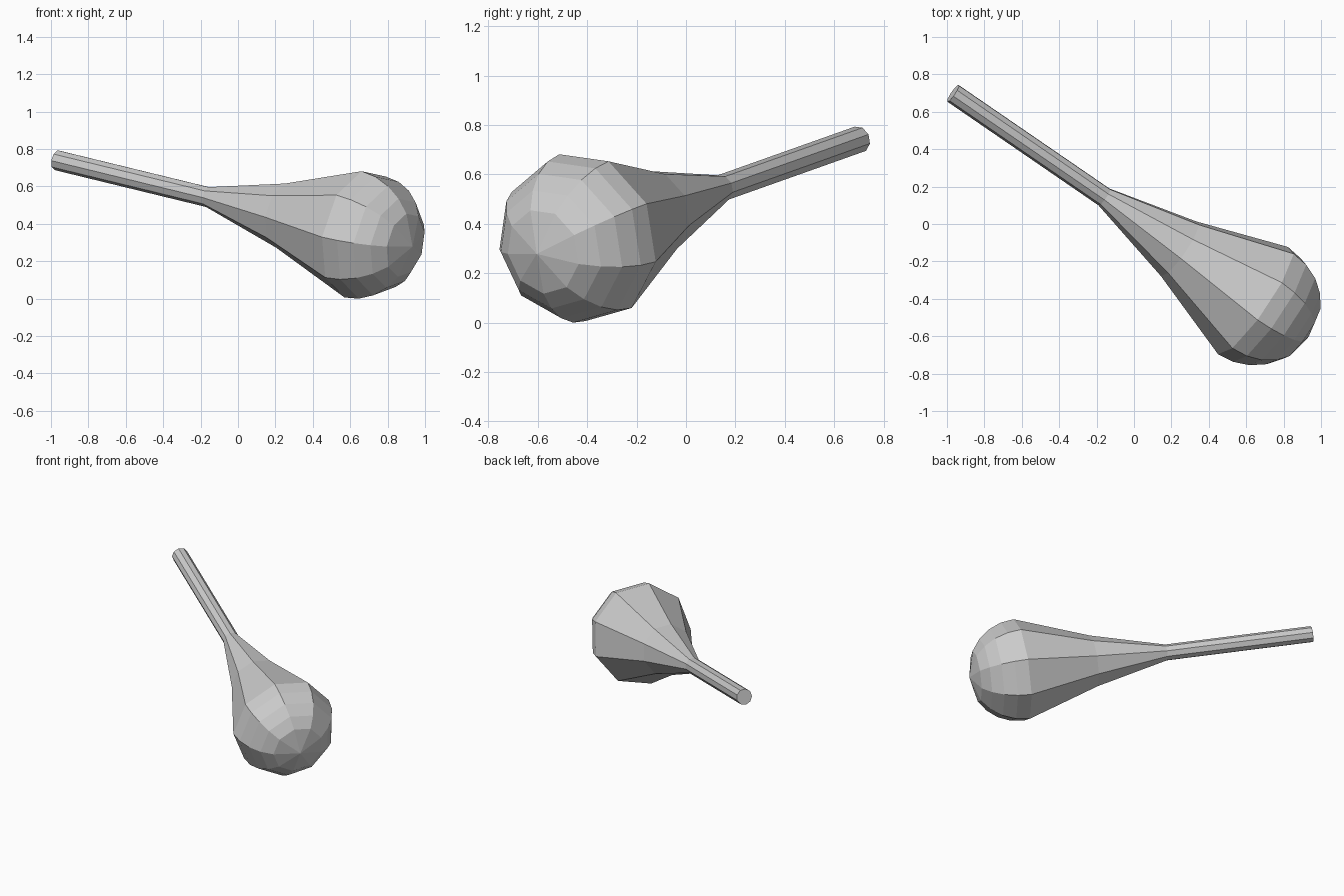
import bpy, bmesh
from math import sin, cos, radians
from mathutils import Vector

if "Cube" in bpy.data.objects:
    bpy.data.objects.remove(bpy.data.objects["Cube"])

SIDES, R = 9, 0.35
centre = Vector((0.65, -0.41, 0.35))            # centre of the rounded head
axis = Vector((0.809, -0.555, -0.197)).normalized()
side = Vector((-axis.y, axis.x, 0)).normalized()
up = side.cross(axis)
if up.z < 0:
    up.negate()

# Profile as (distance along axis from head centre, radius): handle, flare, dome
profile = [(-2.0, 0.055), (-1.0, 0.055), (-0.5, 0.178)]
profile += [(R * cos(radians(a)), R * sin(radians(a))) for a in (90, 75, 60, 45, 30)]

bm = bmesh.new()
rings = []
for t, r in profile:
    ring = []
    for i in range(SIDES):
        a = radians(-13 + 360 * i / SIDES)
        ring.append(bm.verts.new(centre + axis * t + (up * cos(a) + side * sin(a)) * r))
    rings.append(ring)

# Walls between rings
for lo, hi in zip(rings, rings[1:]):
    for i in range(SIDES):
        j = (i + 1) % SIDES
        bm.faces.new((lo[i], lo[j], hi[j], hi[i]))

# Flat handle end and pointed fan at the tip of the dome
bm.faces.new(rings[0])
tip = bm.verts.new(centre + axis * R)
for i in range(SIDES):
    bm.faces.new((rings[-1][i], rings[-1][(i + 1) % SIDES], tip))

bmesh.ops.recalc_face_normals(bm, faces=bm.faces)

# Stand it on the ground
low = min(v.co.z for v in bm.verts)
bmesh.ops.translate(bm, verts=bm.verts, vec=(0, 0, -low))

mesh = bpy.data.meshes.new("club")
bm.to_mesh(mesh)
bm.free()
bpy.context.collection.objects.link(bpy.data.objects.new("club", mesh))
